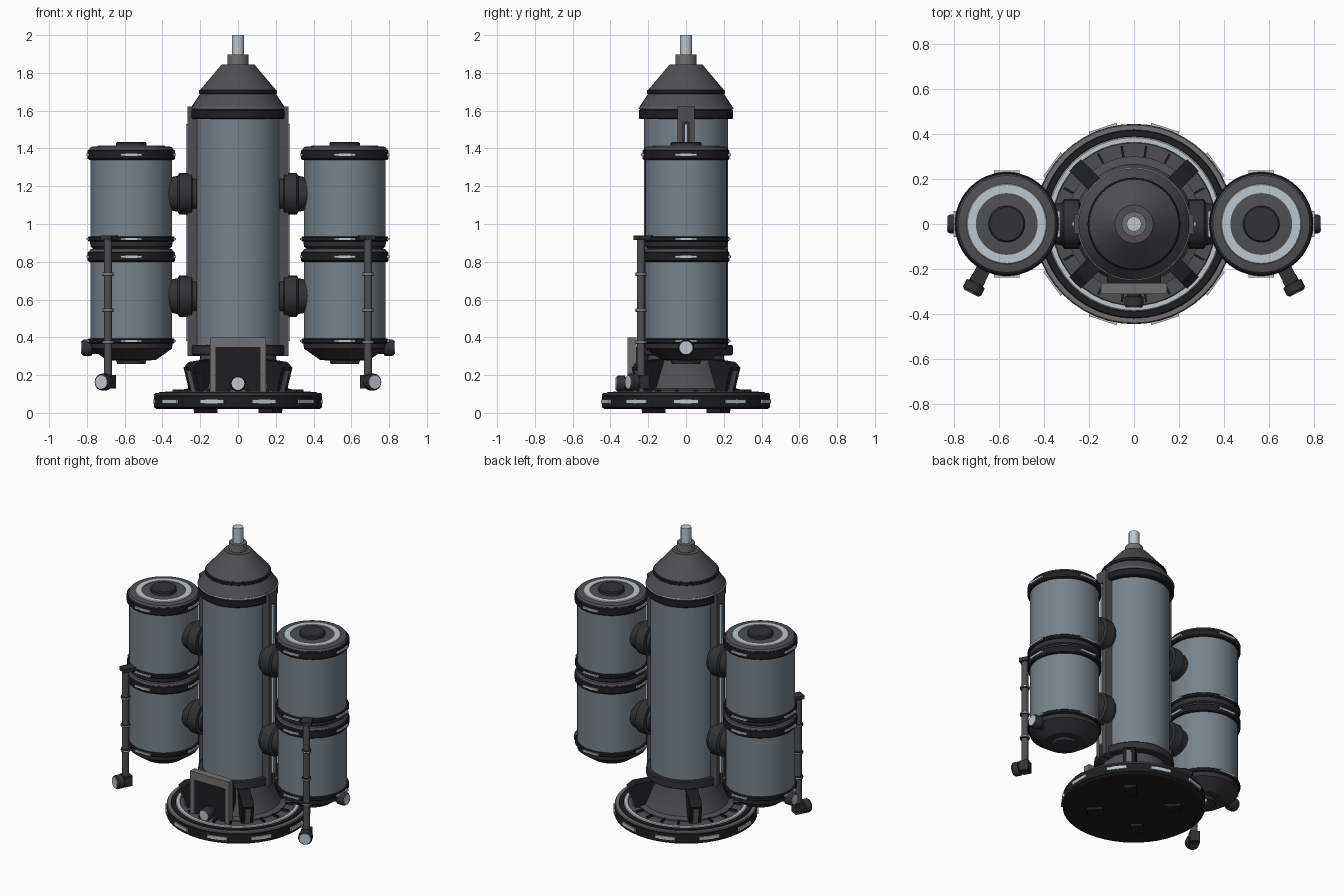
import bpy, bmesh, math
from mathutils import Vector, Matrix

if "Cube" in bpy.data.objects:
    bpy.data.objects.remove(bpy.data.objects["Cube"])

def mat(name, c):
    m = bpy.data.materials.new(name)
    m.diffuse_color = (*c, 1)
    m.use_nodes = True
    m.node_tree.nodes["Principled BSDF"].inputs["Base Color"].default_value = m.diffuse_color
    return m

HULL = mat("hull_blue_grey", (0.18, 0.225, 0.26))
DARK = mat("dark_metal", (0.03, 0.032, 0.035))
BLACK = mat("black_metal", (0.012, 0.013, 0.015))
MID = mat("mid_metal", (0.075, 0.078, 0.085))
GREY = mat("grey_metal", (0.16, 0.16, 0.16))
LIGHT = mat("light_strip", (0.5, 0.57, 0.62))

def finish(bm, name, m, matrix=None, smooth=True):
    bmesh.ops.recalc_face_normals(bm, faces=bm.faces[:])
    me = bpy.data.meshes.new(name)
    bm.to_mesh(me)
    bm.free()
    ob = bpy.data.objects.new(name, me)
    bpy.context.collection.objects.link(ob)
    me.materials.append(m)
    if matrix:
        ob.matrix_world = matrix
    if smooth:
        bpy.ops.object.select_all(action='DESELECT')
        ob.select_set(True)
        bpy.context.view_layer.objects.active = ob
        bpy.ops.object.shade_smooth_by_angle(angle=math.radians(30))
    return ob

def lathe(name, pts, m, loc=(0, 0, 0), axis=(0, 0, 1), segs=48, ring=False):
    """Revolve (radius, height) points; solid with caps, or a closed ring section."""
    bm = bmesh.new()
    loops = [[bm.verts.new((r * math.cos(2 * math.pi * i / segs), r * math.sin(2 * math.pi * i / segs), z))
              for i in range(segs)] for r, z in pts]
    pairs = list(zip(loops, loops[1:])) + ([(loops[-1], loops[0])] if ring else [])
    for a, b in pairs:
        for i in range(segs):
            j = (i + 1) % segs
            bm.faces.new((a[i], a[j], b[j], b[i]))
    if not ring:
        bm.faces.new(loops[0])
        bm.faces.new(loops[-1])
    q = Vector(axis).normalized().to_track_quat('Z', 'Y')
    return finish(bm, name, m, Matrix.Translation(loc) @ q.to_matrix().to_4x4())

def band(name, r0, r1, z0, z1, m, loc=(0, 0, 0), b=0.006):
    """Hoop with slightly bevelled outer edges."""
    b = min(b, (z1 - z0) / 3)
    return lathe(name, [(r0, z0), (r1 - b, z0), (r1, z0 + b), (r1, z1 - b), (r1 - b, z1), (r0, z1)], m, loc, ring=True)

def box(name, lo, hi, m, loc=(0, 0, 0), angle=0):
    bm = bmesh.new()
    c = [(a + b) / 2 for a, b in zip(lo, hi)]
    s = [b - a for a, b in zip(lo, hi)]
    bmesh.ops.create_cube(bm, size=1, matrix=Matrix.Translation(c) @ Matrix.Diagonal((*s, 1)))
    return finish(bm, name, m, Matrix.Translation(loc) @ Matrix.Rotation(angle, 4, 'Z'), False)

def prism(name, pts, w, m, angle):
    """Extrude a radial (r, z) outline to width w, turned about z."""
    bm = bmesh.new()
    f = bm.faces.new([bm.verts.new((r, -w / 2, z)) for r, z in pts])
    g = bmesh.ops.extrude_face_region(bm, geom=[f])
    bmesh.ops.translate(bm, vec=(0, w, 0), verts=[v for v in g["geom"] if isinstance(v, bmesh.types.BMVert)])
    return finish(bm, name, m, Matrix.Rotation(angle, 4, 'Z'), False)

def lights(name, n, r, z, w, h, loc=(0, 0, 0)):
    for i in range(n):
        box(name, (r - 0.02, -w / 2, z - h / 2), (r + 0.005, w / 2, z + h / 2), LIGHT, loc, 2 * math.pi * i / n)

def knob(name, loc, axis, r, length):
    """Stub valve with collar and pale end disc."""
    lathe(name, [(r * .75, 0), (r * .75, length * .35), (r, length * .4), (r, length * .85), (r * .88, length * .95)],
          DARK, loc, axis, 20)
    lathe(name + "_end", [(r * .8, length * .9), (r * .8, length)], LIGHT, loc, axis, 20)

# round base
lathe("base_disc", [(0.43, 0.02), (0.445, 0.03), (0.445, 0.09), (0.42, 0.102), (0.415, 0.11), (0.39, 0.11),
                    (0.385, 0.105)], BLACK)
band("base_rim", 0.415, 0.444, 0.09, 0.104, GREY)
band("base_light_ring", 0.363, 0.388, 0.1, 0.114, LIGHT)
band("base_deck", 0.25, 0.363, 0.1, 0.11, MID)
lights("base_light", 10, 0.446, 0.06, 0.13, 0.022)
lathe("pedestal", [(0.30, 0.1), (0.30, 0.12), (0.265, 0.13), (0.2, 0.29), (0.2, 0.32)], MID)

# slanted struts between base and core
for i in range(4):
    a = math.pi / 4 + i * math.pi / 2
    prism("strut", [(0.19, 0.0), (0.29, 0.0), (0.37, 0.24), (0.33, 0.27), (0.2, 0.285)], 0.075, BLACK, a)
    prism("strut_trim", [(0.325, 0.105), (0.332, 0.105), (0.372, 0.225), (0.365, 0.225)], 0.03, GREY, a)
for i in range(20):
    if i % 5:
        box("deck_rib", (0.3, -0.005, 0.105), (0.35, 0.005, 0.125), BLACK, angle=i * math.pi / 10 + math.pi / 4)

# core tank
lathe("core_tank", [(0.222, 0.33), (0.222, 1.6)], HULL, segs=64)
band("core_lower_band", 0.2, 0.248, 0.305, 0.36, DARK)
band("core_upper_band", 0.2, 0.25, 1.555, 1.608, BLACK)
band("core_light_ring", 0.2, 0.252, 1.608, 1.618, LIGHT)
lathe("nose_lower", [(0.248, 1.615), (0.243, 1.625), (0.2, 1.69)], MID)
band("nose_band", 0.15, 0.206, 1.685, 1.712, BLACK)
lathe("nose_upper", [(0.2, 1.71), (0.092, 1.838), (0.085, 1.845)], MID)
lathe("mast_collar", [(0.055, 1.84), (0.055, 1.897)], GREY, segs=24)
lathe("mast_tip", [(0.033, 1.89), (0.033, 2.0)], LIGHT, segs=24)

# front hatch
for s in (-1, 1):
    box("hatch_frame_side", (min(s * .147, s * .117), -0.31, 0.1), (max(s * .147, s * .117), -0.262, 0.4), GREY)
box("hatch_frame_top", (-0.117, -0.31, 0.345), (0.117, -0.262, 0.4), GREY)
box("hatch_panel", (-0.12, -0.295, 0.1), (0.12, -0.2, 0.35), BLACK)
knob("hatch_valve", (0, -0.29, 0.155), (0, -1, 0), 0.042, 0.083)

def tank(s, z):
    """One side tank, its bottom band at height z."""
    c = (s * 0.565, 0, z)
    lathe("side_tank", [(0.216, 0.01), (0.216, 0.44)], HULL, c)
    band("side_tank_top_band", 0.17, 0.231, 0.43, 0.484, BLACK, c)
    lathe("side_tank_lid", [(0.225, 0.48), (0.215, 0.497), (0.205, 0.5)], MID, c)
    band("side_tank_lid_ring", 0.137, 0.178, 0.495, 0.505, LIGHT, c)
    lathe("side_tank_cap", [(0.081, 0.495), (0.081, 0.518), (0.075, 0.525)], DARK, c, segs=32)
    band("side_tank_bottom_band", 0.17, 0.23, -0.003, 0.024, BLACK, c)
    lathe("side_tank_cone", [(0.075, -0.11), (0.08, -0.093), (0.13, -0.09), (0.215, -0.03), (0.22, 0.0)], DARK, c)
    lights("side_tank_top_light", 4, 0.232, 0.457, 0.115, 0.014, c)
    lights("side_tank_bottom_light", 4, 0.231, 0.011, 0.115, 0.012, c)

for s in (-1, 1):
    # stacked side tanks
    for z in (0.37, 0.91):
        tank(s, z)
    # round couplings to the core
    for z in (1.16, 0.618):
        lathe("coupling", [(0.09, 0), (0.09, 0.02), (0.11, 0.025), (0.11, 0.09), (0.095, 0.1), (0.085, 0.15), (0.085, 0.18)],
              DARK, (s * 0.22, 0, z), (s, 0, 0), 24)
    # vertical rail with pale strip
    a = 0 if s > 0 else math.pi
    for t in (-1, 1):
        box("rail_side", (0.2, min(t * .045, t * .015), 0.3), (0.267, max(t * .045, t * .015), 1.62), MID, angle=a)
    box("rail_web", (0.2, -0.02, 0.3), (0.255, 0.02, 1.62), DARK, angle=a)
    box("rail_cap", (0.2, -0.045, 1.54), (0.267, 0.045, 1.622), MID, angle=a)
    box("rail_strip", (0.25, -0.009, 0.38), (0.276, 0.009, 1.53), LIGHT, angle=a)
    # side valve
    knob("side_valve", (s * 0.74, 0, 0.345), (s, 0, 0), 0.043, 0.09)
    # drain pipe on the outer front of the tanks
    d = Vector((s * 0.46, -0.888, 0)).normalized()
    c = Vector((s * 0.565, 0, 0))
    p = c + d * 0.268
    lathe("drain_pipe", [(0.022, 0.15), (0.022, 0.93)], MID, p, segs=20)
    for z in (0.735, 0.545, 0.375):
        lathe("pipe_collar", [(0.029, z - 0.01), (0.029, z + 0.008)], DARK, p, segs=20)
        lathe("pipe_collar_trim", [(0.031, z - 0.003), (0.031, z + 0.002)], LIGHT, p, segs=20)
    box("pipe_bracket", (0.19, -0.032, 0.915), (0.295, 0.032, 0.94), DARK, c, math.atan2(d.y, d.x))
    box("pipe_elbow", (0.235, -0.032, 0.13), (0.29, 0.032, 0.2), DARK, c, math.atan2(d.y, d.x))
    knob("pipe_valve", p + Vector((0, 0, 0.163)), d, 0.045, 0.078)
